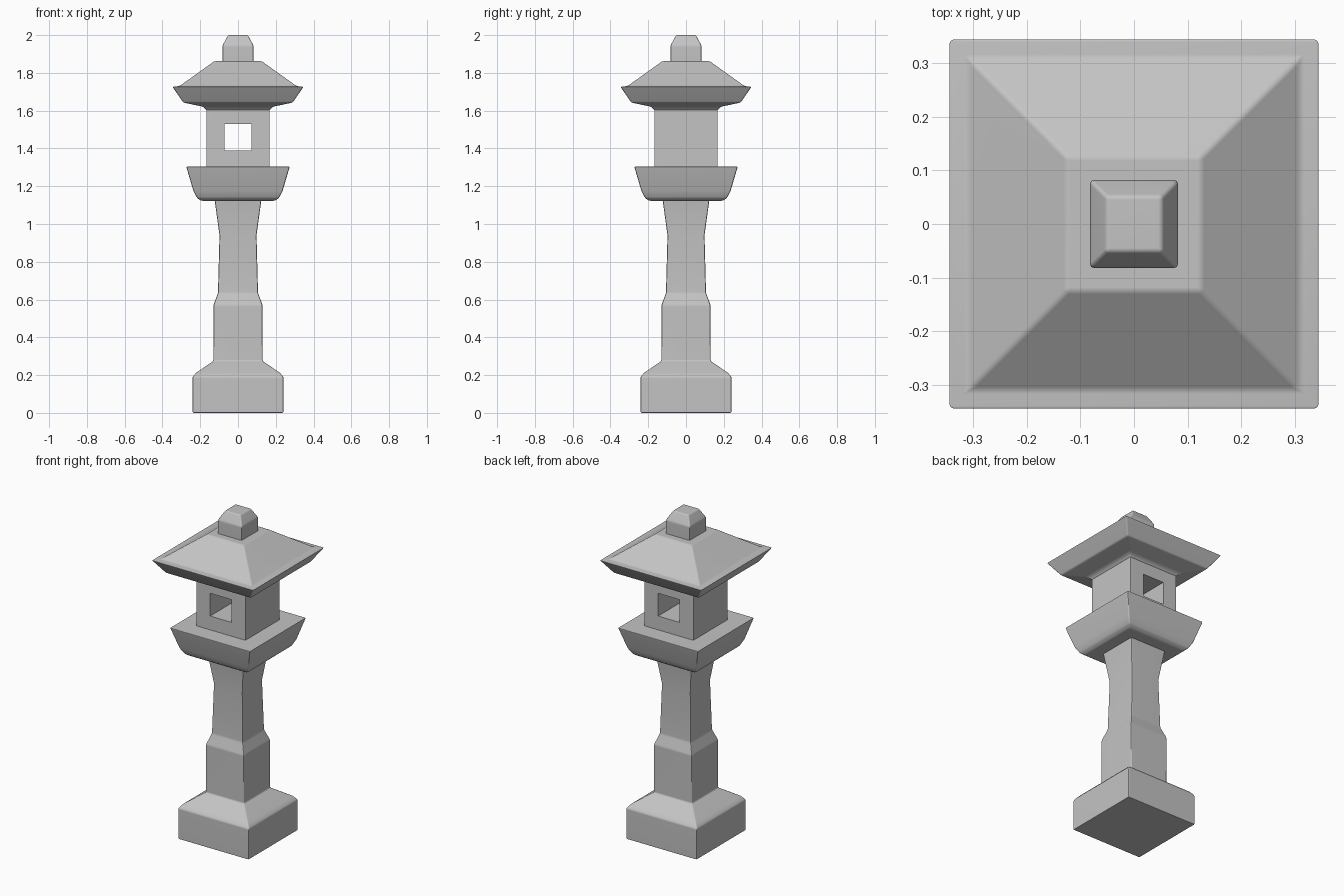
import bpy
import bmesh
import math

cube = bpy.data.objects.get("Cube")
if cube:
    bpy.data.objects.remove(cube, do_unlink=True)

# Single stone colour
stone = bpy.data.materials.new("grey_stone")
stone.use_nodes = True
colour = (0.55, 0.55, 0.55, 1)
stone.diffuse_color = colour
stone.node_tree.nodes["Principled BSDF"].inputs["Base Color"].default_value = colour


def activate(obj):
    bpy.ops.object.select_all(action="DESELECT")
    obj.select_set(True)
    bpy.context.view_layer.objects.active = obj


def square_tower(name, profile, bevel, segments=2):
    """Stack square rings given as (half width, height) into a closed solid."""
    bm = bmesh.new()
    corners = ((-1, -1), (1, -1), (1, 1), (-1, 1))
    rings = [[bm.verts.new((sx * r, sy * r, z)) for sx, sy in corners]
             for r, z in profile]
    for low, high in zip(rings, rings[1:]):
        for i in range(4):
            j = (i + 1) % 4
            bm.faces.new((low[i], low[j], high[j], high[i]))
    bm.faces.new(rings[0][::-1])
    bm.faces.new(rings[-1])
    mesh = bpy.data.meshes.new(name)
    bm.to_mesh(mesh)
    bm.free()
    mesh.materials.append(stone)
    obj = bpy.data.objects.new(name, mesh)
    bpy.context.collection.objects.link(obj)
    activate(obj)
    # Worn stone edges
    mod = obj.modifiers.new("worn_edges", "BEVEL")
    mod.width = bevel
    mod.segments = segments
    mod.limit_method = "ANGLE"
    mod.angle_limit = math.radians(15)
    bpy.ops.object.modifier_apply(modifier=mod.name)
    bpy.ops.object.shade_smooth_by_angle(angle=math.radians(40))
    return obj


def keep_faces_flat(obj):
    activate(obj)
    mod = obj.modifiers.new("flat_faces", "WEIGHTED_NORMAL")
    mod.keep_sharp = True


# Foot and waisted post
pedestal = square_tower("pedestal", [
    (0.241, 0), (0.241, 0.19), (0.222, 0.212), (0.13, 0.275), (0.13, 0.57),
    (0.106, 0.635), (0.098, 0.94), (0.124, 1.13)], 0.007)

# Flared platform with a rounded underside
platform = square_tower("platform", [
    (0.195, 1.123), (0.216, 1.137), (0.236, 1.175), (0.274, 1.304)], 0.007)

# Lamp chamber with a square window cut right through
chamber = square_tower("lamp_chamber", [(0.168, 1.295), (0.168, 1.63)], 0.005)
bpy.ops.mesh.primitive_cube_add(size=1, location=(0, 0, 1.459))
cutter = bpy.context.object
cutter.name = "window_cutter"
cutter.hide_render = True
cutter.scale = (0.144, 1, 0.14)
bpy.ops.object.transform_apply(location=False, rotation=False, scale=True)
activate(chamber)
cut = chamber.modifiers.new("window", "BOOLEAN")
cut.operation = "DIFFERENCE"
cut.solver = "EXACT"
cut.object = cutter
bpy.ops.object.modifier_apply(modifier=cut.name)
bpy.data.objects.remove(cutter, do_unlink=True)
bpy.ops.object.shade_smooth_by_angle(angle=math.radians(40))

# Hipped roof with flared eaves and a flat rim
roof = square_tower("roof", [
    (0.166, 1.6), (0.174, 1.612), (0.19, 1.622), (0.29, 1.643), (0.347, 1.727),
    (0.31, 1.73), (0.125, 1.862)], 0.007)

# Cap stone on the roof
finial = square_tower("finial", [
    (0.082, 1.85), (0.082, 1.945), (0.052, 2.0)], 0.007)

for part in (pedestal, platform, chamber, roof, finial):
    keep_faces_flat(part)
